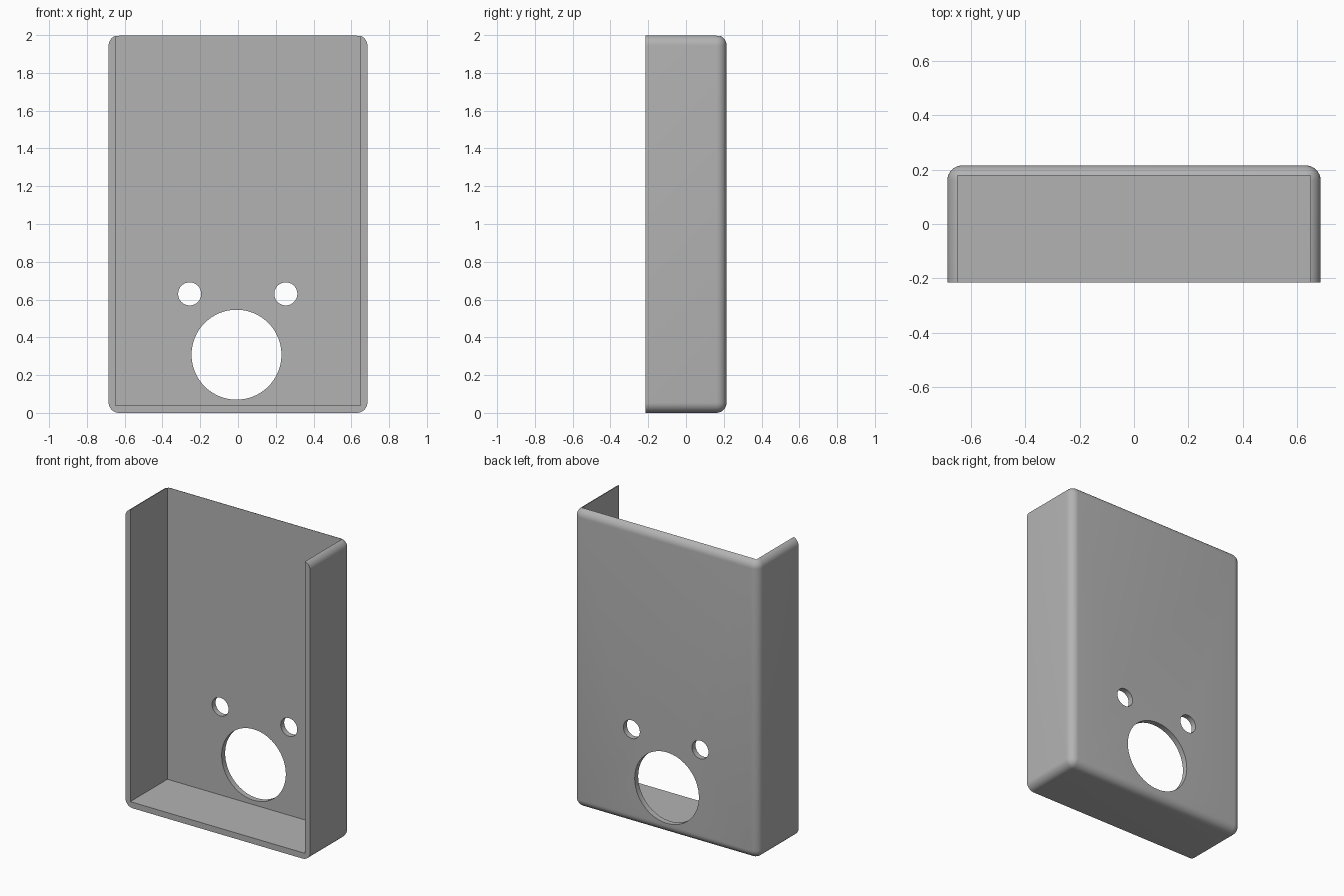
import bpy, bmesh, math
from mathutils import Matrix, Vector

if "Cube" in bpy.data.objects:
    bpy.data.objects.remove(bpy.data.objects["Cube"], do_unlink=True)

HALF_W, HALF_D, HEIGHT = 0.685, 0.215, 2.0
WALL, ROUND = 0.037, 0.055

grey = bpy.data.materials.new("plain grey")
grey.use_nodes = True
colour = (0.45, 0.45, 0.45, 1)
grey.diffuse_color = colour
grey.node_tree.nodes["Principled BSDF"].inputs["Base Color"].default_value = colour


def add_object(name, bm):
    mesh = bpy.data.meshes.new(name)
    bm.to_mesh(mesh)
    bm.free()
    mesh.materials.append(grey)
    obj = bpy.data.objects.new(name, mesh)
    bpy.context.collection.objects.link(obj)
    return obj


def box(low, high):
    low, high = Vector(low), Vector(high)
    bm = bmesh.new()
    bmesh.ops.create_cube(bm, size=1, matrix=Matrix.Translation((low + high) / 2)
                          @ Matrix.Diagonal((high - low).to_4d()))
    return bm


def cut(target, cutter):
    cutter.hide_render = True
    mod = target.modifiers.new(cutter.name, "BOOLEAN")
    mod.operation = "DIFFERENCE"
    mod.solver = "EXACT"
    mod.object = cutter
    bpy.context.view_layer.objects.active = target
    bpy.ops.object.modifier_apply(modifier=mod.name)
    bpy.data.objects.remove(cutter, do_unlink=True)


# Outer shell: every edge rounded except those around the open front
bm = box((-HALF_W, -HALF_D, 0), (HALF_W, HALF_D, HEIGHT))
edges = [e for e in bm.edges if max(v.co.y for v in e.verts) > 0]
bmesh.ops.bevel(bm, geom=edges, offset=ROUND, segments=8, profile=0.5, affect="EDGES")
housing = add_object("housing", bm)

# Cavity open to the front and the top
cut(housing, add_object("cavity_cutter", box(
    (WALL - HALF_W, -HALF_D - 0.2, 0.04),
    (HALF_W - WALL, HALF_D - WALL, HEIGHT + 0.2))))

# Round openings through the back panel: x, z, radius
for x, z, radius in [(-0.008, 0.308, 0.238), (-0.256, 0.63, 0.061), (0.253, 0.63, 0.061)]:
    bm = bmesh.new()
    bmesh.ops.create_cone(bm, cap_ends=True, segments=64, radius1=radius, radius2=radius,
                          depth=0.3, matrix=Matrix.Translation((x, HALF_D, z))
                          @ Matrix.Rotation(math.pi / 2, 4, "X"))
    cut(housing, add_object("hole_cutter", bm))

# Smooth rounded edges, crisp rims
bpy.ops.object.select_all(action="DESELECT")
housing.select_set(True)
bpy.context.view_layer.objects.active = housing
bpy.ops.object.shade_smooth_by_angle(angle=math.radians(30))
